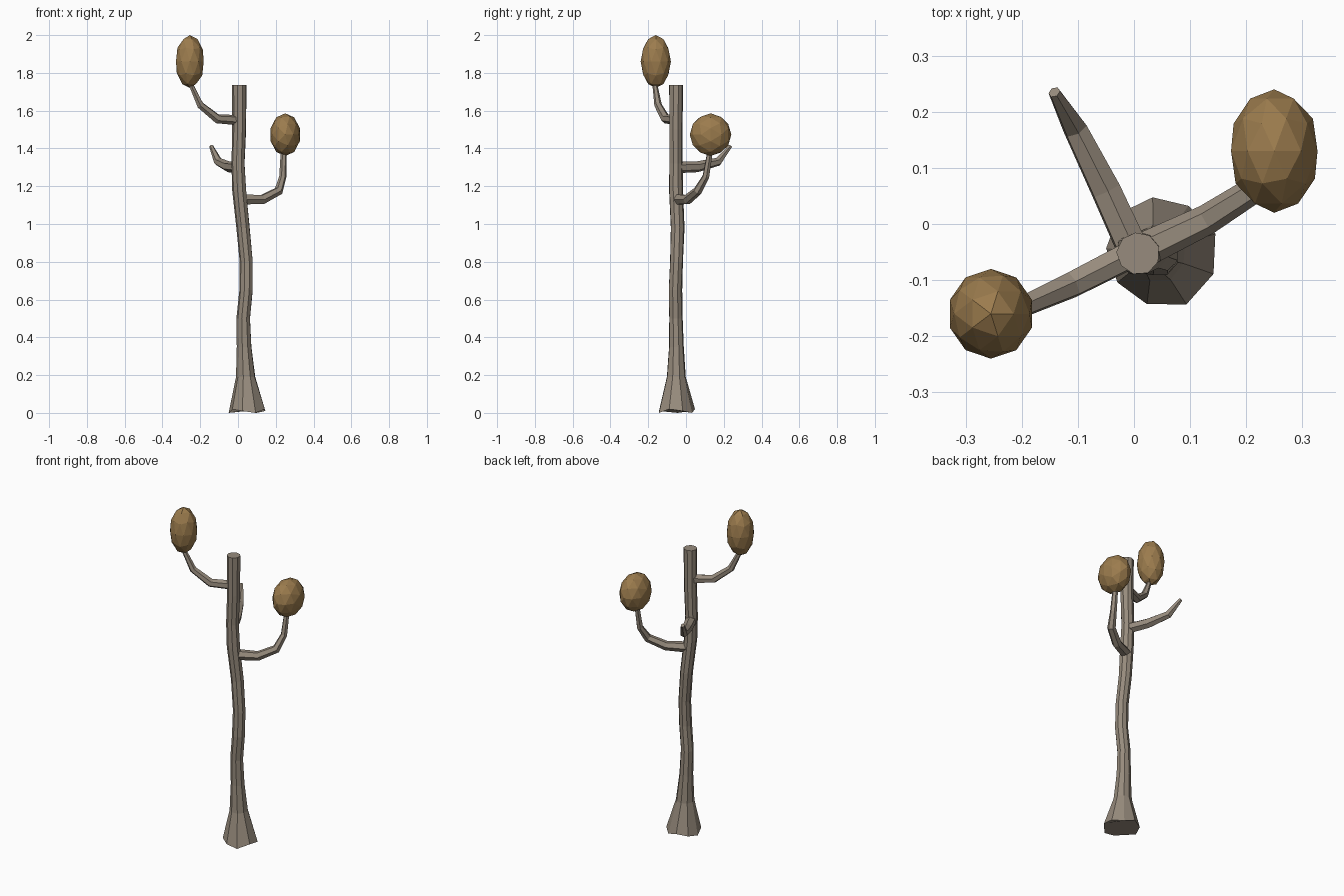
import bpy, bmesh, math, random
from mathutils import Vector, Matrix

if "Cube" in bpy.data.objects:
    bpy.data.objects.remove(bpy.data.objects["Cube"])

random.seed(4)


def material(name, rgb):
    m = bpy.data.materials.new(name)
    m.diffuse_color = (*rgb, 1)
    m.use_nodes = True
    m.node_tree.nodes["Principled BSDF"].inputs["Base Color"].default_value = m.diffuse_color
    return m


bark = material("grey brown bark", (0.31, 0.26, 0.205))
leaf = material("autumn brown leaves", (0.33, 0.20, 0.075))


def finish(bm, name, mat):
    bmesh.ops.recalc_face_normals(bm, faces=bm.faces)
    me = bpy.data.meshes.new(name)
    bm.to_mesh(me)
    bm.free()
    me.materials.append(mat)
    ob = bpy.data.objects.new(name, me)
    bpy.context.collection.objects.link(ob)
    return ob


def tube(name, path, sides, jitter=0.0, level=False):
    """Faceted tube; path holds (x, y, z, radius). level keeps rings horizontal."""
    bm = bmesh.new()
    pts = [Vector(p[:3]) for p in path]
    rings = []
    wobble = [1 + random.uniform(-jitter, jitter) for _ in range(sides)]
    prev = None
    side = None
    for i, p in enumerate(pts):
        d = (pts[min(i + 1, len(pts) - 1)] - pts[max(i - 1, 0)]).normalized()
        if level:
            d = Vector((0, 0, 1))
        if side is None:
            side = d.orthogonal().normalized()
        else:
            side = prev.rotation_difference(d) @ side
        prev = d
        up = d.cross(side)
        ring = []
        for k in range(sides):
            a = 2 * math.pi * (k + 0.3) / sides
            r = path[i][3] * wobble[k] * (1 + random.uniform(-jitter, jitter) * 0.6)
            ring.append(bm.verts.new(p + r * (math.cos(a) * side + math.sin(a) * up)))
        rings.append(ring)
    for a, b in zip(rings, rings[1:]):
        for k in range(sides):
            n = (k + 1) % sides
            bm.faces.new((a[k], a[n], b[n], b[k]))
    # uneven foot of the trunk
    if level:
        for k, v in enumerate(rings[0]):
            v.co.z = (0.0, 0.02, 0.01)[k % 3]
    bm.faces.new(rings[0][::-1])
    bm.faces.new(rings[-1])
    return finish(bm, name, bark)


def foliage(name, centre, radii, turn=0.0):
    bm = bmesh.new()
    bmesh.ops.create_icosphere(bm, subdivisions=2, radius=1)
    bm.transform(Matrix.Translation(centre) @ Matrix.Diagonal((*radii, 1))
                 @ Matrix.Rotation(turn, 4, 'X'))
    return finish(bm, name, leaf)


# Trunk with flared foot
tube("trunk", [
    (0.045, -0.048, 0.01, 0.10), (0.04, -0.05, 0.19, 0.052), (0.032, -0.05, 0.35, 0.040),
    (0.028, -0.053, 0.50, 0.037), (0.042, -0.056, 0.65, 0.037), (0.043, -0.05, 0.80, 0.036),
    (0.026, -0.044, 0.98, 0.037), (0.006, -0.052, 1.18, 0.038), (0.0, -0.053, 1.32, 0.036),
    (0.006, -0.053, 1.50, 0.037), (0.007, -0.052, 1.735, 0.039)], 9, 0.05, True)

# Branches
tube("upper_left_branch", [
    (0.0, -0.052, 1.55, 0.027), (-0.11, -0.108, 1.557, 0.025), (-0.2, -0.148, 1.63, 0.02),
    (-0.25, -0.165, 1.74, 0.013)], 6)
tube("right_branch", [
    (0.02, -0.045, 1.13, 0.031), (0.13, 0.008, 1.13, 0.027), (0.215, 0.062, 1.175, 0.024),
    (0.237, 0.105, 1.25, 0.019), (0.242, 0.13, 1.40, 0.015)], 6)
tube("back_branch", [
    (0.0, -0.05, 1.30, 0.031), (-0.05, 0.06, 1.303, 0.029), (-0.105, 0.17, 1.33, 0.023),
    (-0.142, 0.235, 1.412, 0.011)], 6)

# Foliage balls
foliage("upper_left_foliage", (-0.255, -0.16, 1.86), (0.077, 0.08, 0.14))
foliage("right_foliage", (0.25, 0.13, 1.473), (0.081, 0.11, 0.113), math.pi / 2)
